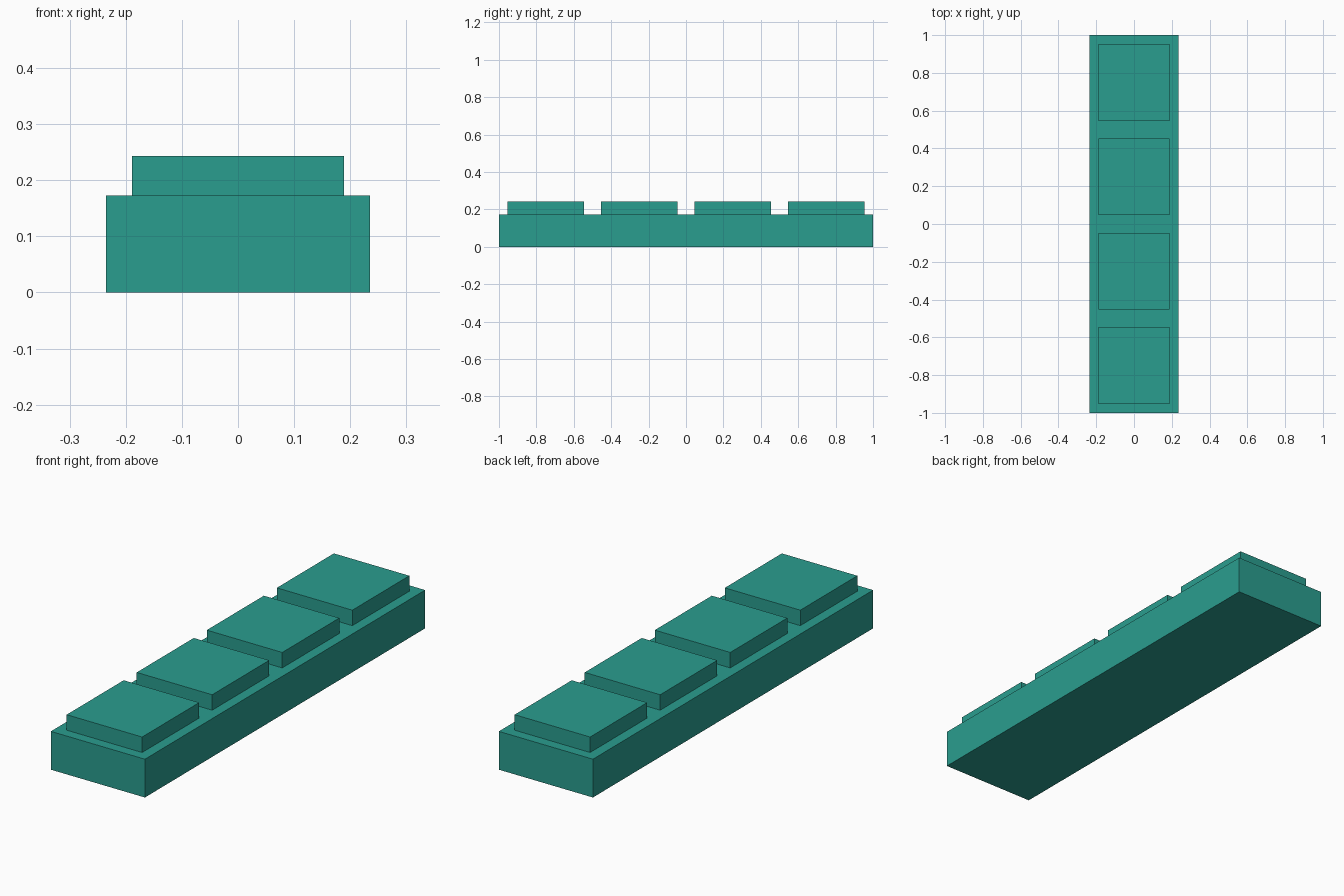
import bpy
import bmesh
from mathutils import Matrix, Vector

default_cube = bpy.data.objects.get("Cube")
if default_cube:
    bpy.data.objects.remove(default_cube, do_unlink=True)

# Single teal colour
teal = bpy.data.materials.new("teal")
teal.use_nodes = True
colour = (0.023, 0.337, 0.275, 1.0)
teal.diffuse_color = colour
teal.node_tree.nodes["Principled BSDF"].inputs["Base Color"].default_value = colour


def box(name, size, base_centre):
    """Flat-shaded box resting on base_centre."""
    mesh = bpy.data.meshes.new(name)
    bm = bmesh.new()
    bmesh.ops.create_cube(bm, size=1.0, matrix=Matrix.Diagonal((*size, 1.0)))
    bmesh.ops.translate(bm, verts=bm.verts, vec=Vector((0, 0, size[2] / 2)))
    bm.to_mesh(mesh)
    bm.free()
    mesh.materials.append(teal)
    obj = bpy.data.objects.new(name, mesh)
    obj.location = base_centre
    bpy.context.collection.objects.link(obj)
    return obj


LENGTH, WIDTH, BODY_HEIGHT = 2.0, 0.47, 0.173
PAD_COUNT, PAD_WIDTH, PAD_LENGTH, PAD_HEIGHT = 4, 0.377, 0.407, 0.07

# Long base block
box("base_block", (WIDTH, LENGTH, BODY_HEIGHT), (0, 0, 0))

# Row of raised pads, evenly spaced along the base
pitch = LENGTH / PAD_COUNT
for i in range(PAD_COUNT):
    y = (i + 0.5) * pitch - LENGTH / 2
    box(f"raised_pad_{i + 1}", (PAD_WIDTH, PAD_LENGTH, PAD_HEIGHT), (0, y, BODY_HEIGHT))
